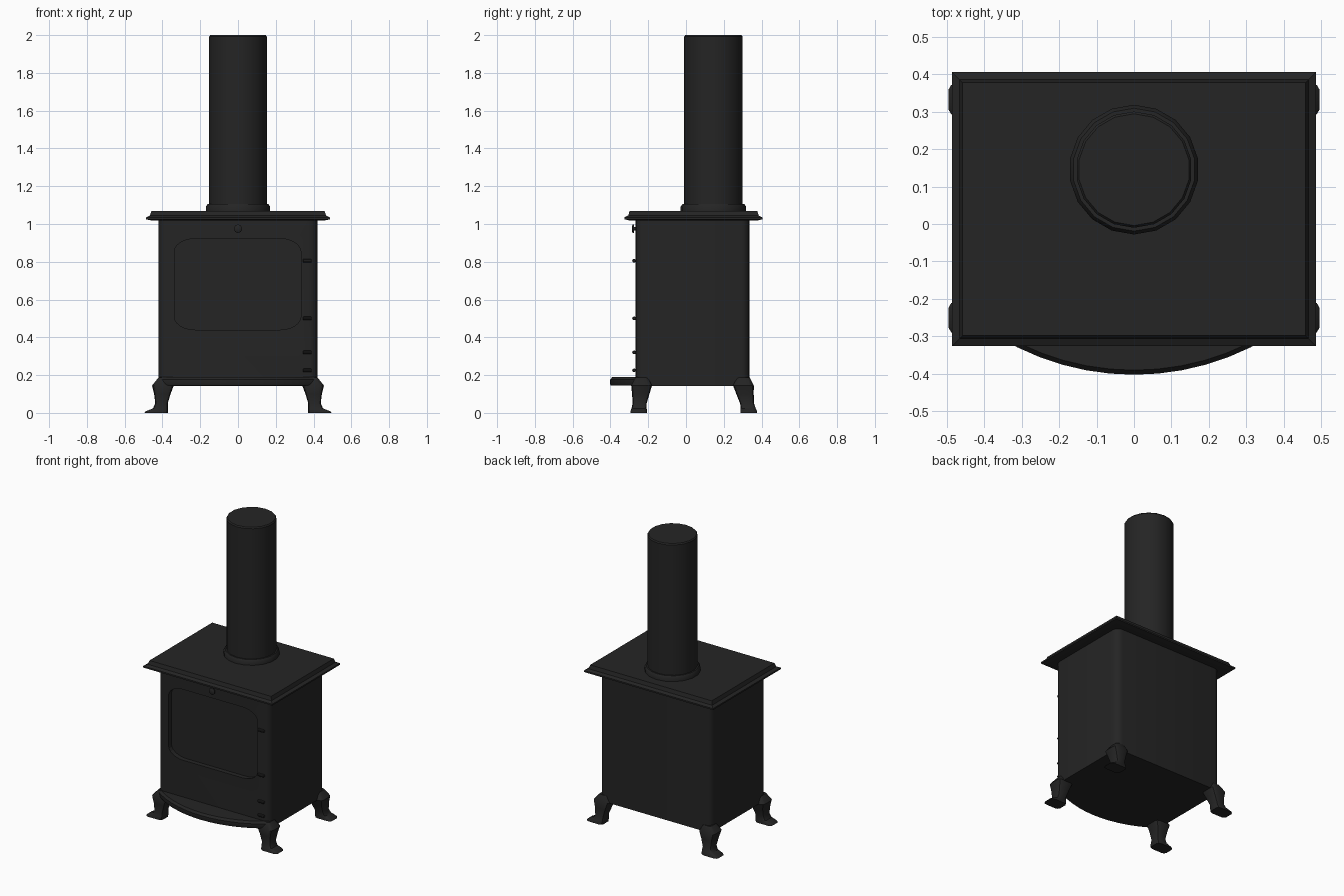
import bpy, math
from math import sin, cos, pi, radians

cube = bpy.data.objects.get("Cube")
if cube:
    bpy.data.objects.remove(cube, do_unlink=True)

iron = bpy.data.materials.new("black_cast_iron")
IRON = (0.018, 0.018, 0.018, 1)
iron.diffuse_color = IRON
iron.use_nodes = True
bsdf = next(n for n in iron.node_tree.nodes if n.type == 'BSDF_PRINCIPLED')
bsdf.inputs["Base Color"].default_value = IRON
bsdf.inputs["Roughness"].default_value = 0.6


def loft(name, rings, smooth=35):
    """Skin a stack of equal-length rings and cap both ends."""
    n = len(rings[0])
    verts = [p for ring in rings for p in ring]
    faces = [(k * n + i, k * n + (i + 1) % n, (k + 1) * n + (i + 1) % n, (k + 1) * n + i)
             for k in range(len(rings) - 1) for i in range(n)]
    faces += [tuple(reversed(range(n))), tuple(range(len(verts) - n, len(verts)))]
    mesh = bpy.data.meshes.new(name)
    mesh.from_pydata(verts, [], faces)
    mesh.materials.append(iron)
    ob = bpy.data.objects.new(name, mesh)
    bpy.context.collection.objects.link(ob)
    bpy.ops.object.select_all(action='DESELECT')
    ob.select_set(True)
    bpy.context.view_layer.objects.active = ob
    bpy.ops.object.mode_set(mode='EDIT')
    bpy.ops.mesh.select_all(action='SELECT')
    bpy.ops.mesh.normals_make_consistent(inside=False)
    bpy.ops.object.mode_set(mode='OBJECT')
    if smooth:
        bpy.ops.object.shade_smooth_by_angle(angle=radians(smooth))
    return ob


def rounded_rect(a0, a1, b0, b1, ra, rb, steps=4):
    """Rectangle outline with elliptical corners, counter-clockwise."""
    pts = []
    for q, (ca, cb) in enumerate([(a1 - ra, b1 - rb), (a0 + ra, b1 - rb),
                                  (a0 + ra, b0 + rb), (a1 - ra, b0 + rb)]):
        for s in range(steps + 1):
            t = (q + s / steps) * pi / 2
            pts.append((ca + ra * cos(t), cb + rb * sin(t)))
    return pts


def rect(inset, z):
    x, y0, y1 = 0.486 - inset, -0.326 + inset, 0.405 - inset
    return [(-x, y0, z), (x, y0, z), (x, y1, z), (-x, y1, z)]


def circle(r, n, phase=0):
    return [(r * cos(phase + 2 * pi * i / n), r * sin(phase + 2 * pi * i / n)) for i in range(n)]


# Firebox with rounded upright corners
outline = rounded_rect(-0.42, 0.42, -0.267, 0.336, 0.045, 0.045)
body = loft("firebox", [[(x, y, z) for x, y in outline] for z in (0.143, 1.025)])

# Recessed window, cut into the door
window = rounded_rect(-0.337, 0.333, 0.44, 0.922, 0.11, 0.07, 6)
cutter = loft("window_cutter", [[(x, y, z) for x, z in window] for y in (-0.35, -0.235)], 0)
cutter.hide_render = True
cut = body.modifiers.new("window_recess", 'BOOLEAN')
cut.operation = 'DIFFERENCE'
cut.solver = 'EXACT'
cut.object = cutter
bpy.context.view_layer.objects.active = body
bpy.ops.object.modifier_apply(modifier=cut.name)
bpy.data.objects.remove(cutter, do_unlink=True)

# Stepped top plate
loft("top_plate", [rect(0.03, 1.018), rect(0, 1.025), rect(0, 1.035),
                   rect(0.02, 1.045), rect(0.028, 1.07)], 0)

# Flue pipe and its collar
FLUE_Y, SIDES = 0.145, 18


def flue_part(name, profile):
    return loft(name, [[(x, y + FLUE_Y, z) for x, y in circle(r, SIDES, -pi / 2)]
                       for r, z in profile])


flue_part("flue_collar", [(0.173, 1.065), (0.173, 1.092), (0.164, 1.105)])
flue_part("flue_pipe", [(0.155, 1.07), (0.155, 1.992), (0.149, 2.0)])

# Bowed hearth ledge
R, HALF = 0.70, 0.42
sweep = math.asin(HALF / R)


def ledge_ring(z, inset):
    arc = [-sweep + 2 * sweep * i / 14 for i in range(15)]
    return [((R - inset) * sin(a), 0.298 - (R - inset) * cos(a), z) for a in arc]


loft("hearth_ledge", [ledge_ring(0.145, 0.004), ledge_ring(0.153, 0),
                      ledge_ring(0.176, 0), ledge_ring(0.19, 0.012)], 30)

# Splayed legs: height, inner x, outer x, half depth, share of the foot offset
LEG = [(0.0, 0.372, 0.495, 0.044, 1), (0.008, 0.37, 0.49, 0.044, 1),
       (0.024, 0.37, 0.45, 0.04, 0.9), (0.05, 0.372, 0.438, 0.037, 0.7),
       (0.10, 0.357, 0.444, 0.046, 0.3), (0.145, 0.34, 0.455, 0.055, 0),
       (0.187, 0.36, 0.421, 0.034, 0)]
for end, y_top, shift in (("front", -0.235, -0.015), ("rear", 0.304, 0.028)):
    for side, s in (("left", 1), ("right", -1)):
        rings = []
        for z, x0, x1, h, k in LEG:
            y = y_top + shift * k
            ring = rounded_rect(x0, x1, y - h, y + h, (x1 - x0) * 0.2, h * 0.4, 2)
            rings.append([(s * px, py, z) for px, py in ring])
        loft(f"{end}_{side}_leg", rings, 40)

# Door hinge pins
for i, z in enumerate((0.225, 0.32, 0.5, 0.805)):
    loft(f"hinge_{i + 1}", [[(x, -0.275 + a * r, z + b * r) for a, b in circle(1, 10)]
                            for x, r in ((0.343, 0.007), (0.347, 0.01), (0.386, 0.01), (0.39, 0.007))])

# Door knob on a short stem
loft("door_knob", [[(a, y, 0.975 + b) for a, b in circle(r, 14)]
                   for y, r in ((-0.26, 0.01), (-0.274, 0.01), (-0.276, 0.022),
                                (-0.282, 0.022), (-0.287, 0.014))])
